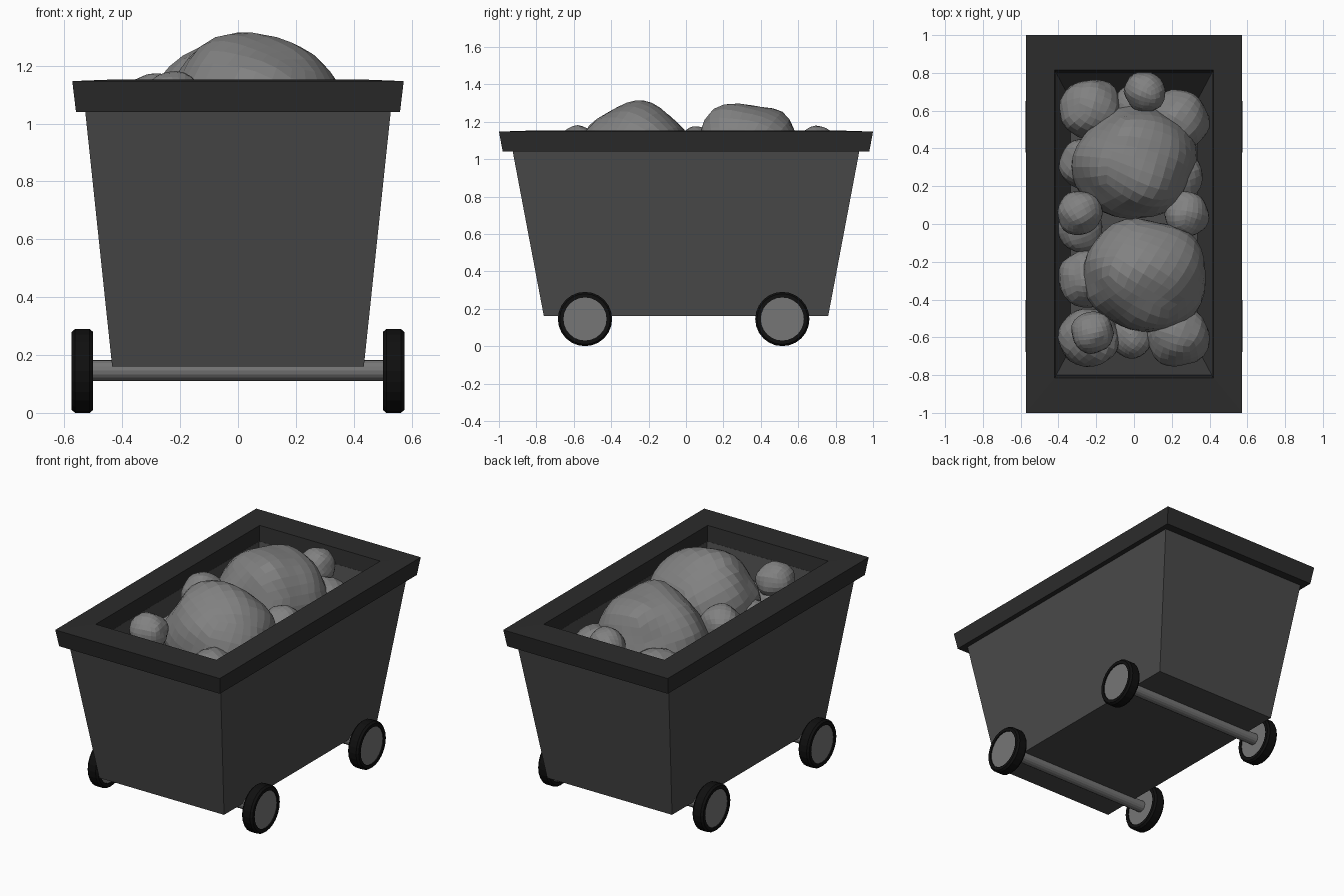
import bpy, bmesh, math
from mathutils import Vector, Matrix, noise

if "Cube" in bpy.data.objects:
    bpy.data.objects.remove(bpy.data.objects["Cube"])


def material(name, v):
    m = bpy.data.materials.new(name)
    m.diffuse_color = (v, v, v, 1)
    m.use_nodes = True
    m.node_tree.nodes["Principled BSDF"].inputs["Base Color"].default_value = m.diffuse_color
    return m


DARK = material("dark_iron", 0.025)
STEEL = material("steel", 0.07)
RUBBER = material("black_tyre", 0.005)
GREY = material("grey_metal", 0.18)
STONE = material("stone", 0.22)


def finish(bm, name, mat):
    bmesh.ops.recalc_face_normals(bm, faces=bm.faces)
    me = bpy.data.meshes.new(name)
    bm.to_mesh(me)
    bm.free()
    me.materials.append(mat)
    ob = bpy.data.objects.new(name, me)
    bpy.context.collection.objects.link(ob)
    return ob


def loft(name, loops, mat, closed=False):
    """Bridge point loops; either cap both ends or join last to first."""
    bm = bmesh.new()
    rings = [[bm.verts.new(p) for p in loop] for loop in loops]
    n = len(rings[0])
    pairs = list(zip(rings, rings[1:])) + ([(rings[-1], rings[0])] if closed else [])
    for a, b in pairs:
        for i in range(n):
            j = (i + 1) % n
            bm.faces.new((a[i], a[j], b[j], b[i]))
    if not closed:
        bm.faces.new(rings[0])
        bm.faces.new(rings[-1])
    return finish(bm, name, mat)


def rect(hx, hy, z):
    return [(-hx, -hy, z), (hx, -hy, z), (hx, hy, z), (-hx, hy, z)]


def circle(r, x, centre, n):
    cx, cy, cz = centre
    return [(cx + x, cy + r * math.cos(2 * math.pi * i / n),
             cz + r * math.sin(2 * math.pi * i / n)) for i in range(n)]


# Tapered tub with hollow inside
loft("cart_body", [rect(0.435, 0.76, 0.16), rect(0.53, 0.93, 1.06),
                   rect(0.412, 0.80, 1.06), rect(0.335, 0.655, 0.25)], STEEL)

# Overhanging rim
loft("cart_rim", [rect(0.56, 0.98, 1.04), rect(0.573, 1.0, 1.147),
                  rect(0.42, 0.815, 1.153), rect(0.411, 0.798, 1.04)], DARK, closed=True)

# Axles and wheels
TYRE = [(0.115, -0.037), (0.135, -0.037), (0.145, -0.025),
        (0.145, 0.025), (0.135, 0.037), (0.115, 0.037)]
for end, y in (("front", -0.54), ("back", 0.515)):
    loft(end + "_axle", [circle(0.036, x, (0, y, 0.147), 16) for x in (-0.52, 0.52)], GREY)
    for side, sx in (("left", -1), ("right", 1)):
        c = (sx * 0.538, y, 0.145)
        loft(f"{end}_{side}_tyre", [circle(r, x, c, 24) for r, x in TYRE], RUBBER, closed=True)
        loft(f"{end}_{side}_hub", [circle(0.118, x, c, 24) for x in (-0.03, 0.03)], GREY)


def rock(name, centre, size, seed, cuts):
    """Spherified, noise-dented cube with flat quads."""
    bm = bmesh.new()
    bmesh.ops.create_cube(bm, size=2)
    bmesh.ops.subdivide_edges(bm, edges=bm.edges, cuts=cuts, use_grid_fill=True)
    turn = Matrix.Rotation(seed * 1.3, 3, Vector((0.4, 0.5, 1 + seed % 3)))
    offset = Vector((seed * 7.1, seed * 3.7, seed * 1.9))
    for v in bm.verts:
        d = turn @ Vector([math.tan(c * math.pi / 4) for c in v.co]).normalized()
        k = 1 + 0.12 * noise.noise(d * 1.4 + offset)
        v.co = Vector(centre) + Vector([a * b * k for a, b in zip(d, size)])
    return finish(bm, name, STONE)


# Two large boulders on top
rock("large_rock_back", (0.0, 0.325, 0.99), (0.325, 0.305, 0.315), 1, 7)
rock("large_rock_front", (0.06, -0.265, 0.99), (0.33, 0.305, 0.315), 2, 7)

# Small rocks: x, y, z, radius
SMALL = [
    (0.06, 0.70, 1.07, 0.11), (-0.29, 0.06, 1.05, 0.12), (-0.22, -0.575, 1.07, 0.11),
    (0.28, 0.05, 1.00, 0.12), (-0.23, 0.61, 0.92, 0.165), (0.23, 0.54, 0.92, 0.165),
    (-0.25, 0.32, 0.90, 0.14), (-0.28, -0.03, 0.90, 0.12), (-0.25, -0.29, 0.90, 0.15),
    (-0.24, -0.60, 0.90, 0.16), (0.23, -0.59, 0.91, 0.165), (-0.01, -0.60, 0.88, 0.11),
    (0.0, 0.60, 0.90, 0.13), (0.22, 0.25, 0.88, 0.14), (0.22, -0.28, 0.88, 0.15),
]
for i, (x, y, z, r) in enumerate(SMALL):
    rock(f"small_rock_{i + 1}", (x, y, z), (r, r, r), i + 3, 5)
